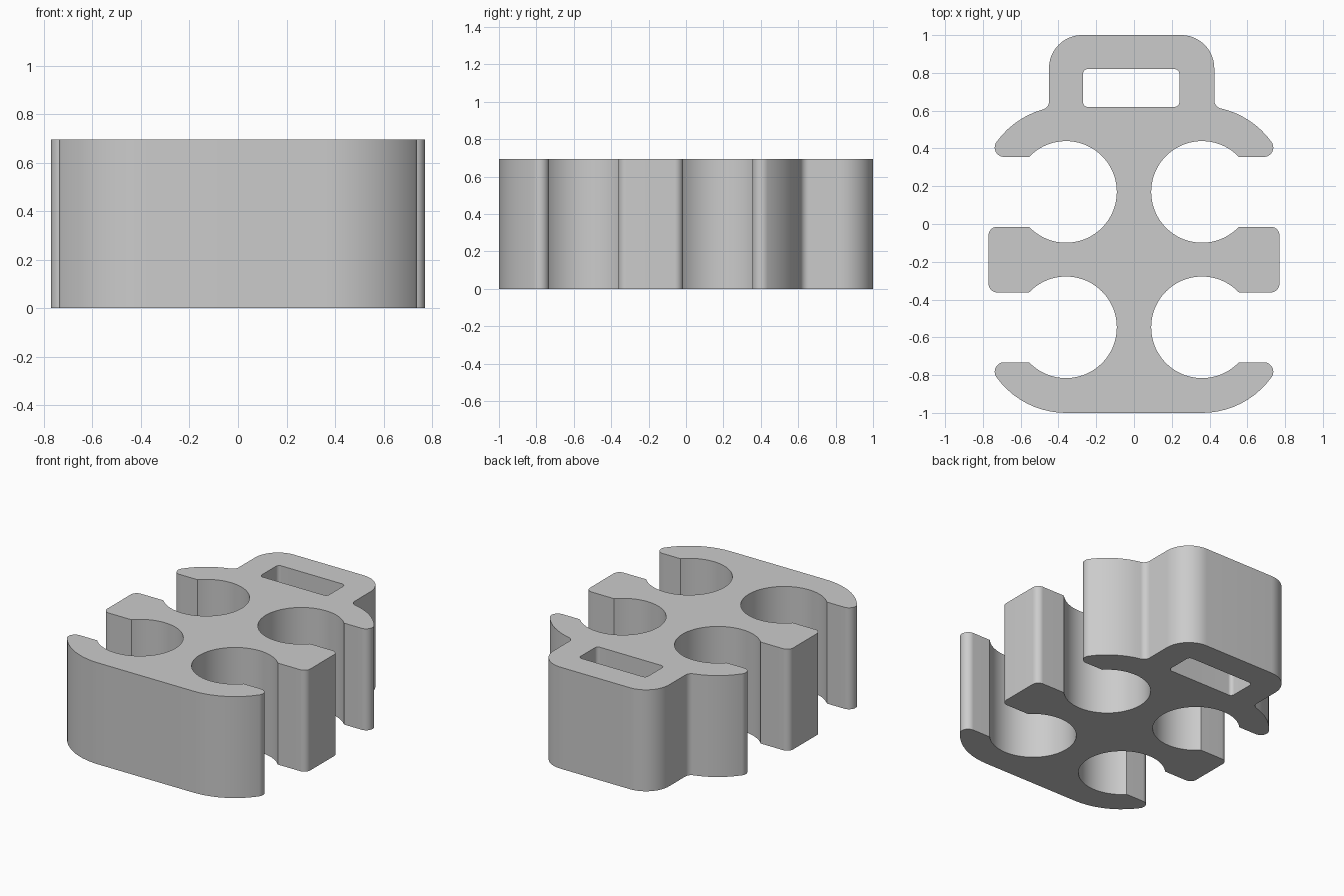
import bpy, bmesh
from math import radians, degrees, cos, sin, sqrt, asin, atan2

if "Cube" in bpy.data.objects:
    bpy.data.objects.remove(bpy.data.objects["Cube"])

HEIGHT = 0.695
SOCKET_X, FRONT_Y, BACK_Y = 0.36, -0.547, 0.17   # socket centres
SOCKET_R, HULL_R, TIP_R, EDGE_R = 0.269, 0.453, 0.05, 0.045
GAP = 0.185                                      # half width of the openings
HANDLE_R = 0.175


def arc(cx, cy, r, start, end):
    """Points along an arc, angles in degrees."""
    n = max(4, int(abs(end - start) / 5))
    angles = [radians(start + (end - start) * i / n) for i in range(n + 1)]
    return [(cx + r * cos(a), cy + r * sin(a)) for a in angles]


def half_outline(neck):
    """One side of the outline, front to back; neck is the handle's half width."""
    mouth = degrees(asin(GAP / SOCKET_R))
    # rounded arm tips touch the hull arc from inside
    tip_dy = GAP + TIP_R
    tip_dx = sqrt((HULL_R - TIP_R) ** 2 - tip_dy ** 2)
    tip_x = SOCKET_X + tip_dx
    tip_a = degrees(atan2(tip_dy, tip_dx))
    # neck fillet touches the hull arc from outside
    fil_x = neck + EDGE_R
    fil_dx = fil_x - SOCKET_X
    fil_dy = sqrt((HULL_R + EDGE_R) ** 2 - fil_dx ** 2)
    fil_a = degrees(atan2(fil_dy, fil_dx))
    bar_x = 0.77 - EDGE_R

    pts = arc(SOCKET_X, FRONT_Y, HULL_R, -90, -tip_a)
    pts += arc(tip_x, FRONT_Y - tip_dy, TIP_R, -tip_a, 90)
    pts += arc(SOCKET_X, FRONT_Y, SOCKET_R, -mouth, mouth - 360)
    pts += arc(bar_x, FRONT_Y + GAP + EDGE_R, EDGE_R, -90, 0)
    pts += arc(bar_x, BACK_Y - GAP - EDGE_R, EDGE_R, 0, 90)
    pts += arc(SOCKET_X, BACK_Y, SOCKET_R, -mouth, mouth - 360)
    pts += arc(tip_x, BACK_Y + tip_dy, TIP_R, -90, tip_a)
    pts += arc(SOCKET_X, BACK_Y, HULL_R, tip_a, fil_a)
    pts += arc(fil_x, BACK_Y + fil_dy, EDGE_R, fil_a + 180, 180)
    pts += arc(neck - HANDLE_R, 1 - HANDLE_R, HANDLE_R, 0, 90)
    return pts


def rounded_rect(x0, x1, y0, y1, r):
    return (arc(x1 - r, y0 + r, r, -90, 0) + arc(x1 - r, y1 - r, r, 0, 90)
            + arc(x0 + r, y1 - r, r, 90, 180) + arc(x0 + r, y0 + r, r, 180, 270))


def add_loop(bm, pts):
    """Closed ring of edges, skipping doubled points."""
    clean = []
    for p in pts:
        if not clean or abs(p[0] - clean[-1][0]) + abs(p[1] - clean[-1][1]) > 1e-4:
            clean.append(p)
    verts = [bm.verts.new((x, y, 0)) for x, y in clean]
    for a, b in zip(verts, verts[1:] + verts[:1]):
        bm.edges.new((a, b))


# Holder body: mirrored outline with a slightly offset handle
left = half_outline(0.425)
right = [(-x, y) for x, y in reversed(half_outline(0.45))]
bm = bmesh.new()
add_loop(bm, left + right)
add_loop(bm, rounded_rect(-0.27, 0.24, 0.62, 0.82, 0.025))
bmesh.ops.triangle_fill(bm, edges=bm.edges[:], use_beauty=True)
ext = bmesh.ops.extrude_face_region(bm, geom=bm.faces[:], use_keep_orig=True)
top = [g for g in ext["geom"] if isinstance(g, bmesh.types.BMVert)]
bmesh.ops.translate(bm, verts=top, vec=(0, 0, HEIGHT))
bmesh.ops.recalc_face_normals(bm, faces=bm.faces[:])
mesh = bpy.data.meshes.new("holder_body")
bm.to_mesh(mesh)
bm.free()
body = bpy.data.objects.new("holder_body", mesh)
bpy.context.collection.objects.link(body)

# Plain grey
grey = bpy.data.materials.new("light_grey")
grey.use_nodes = True
color = (0.6, 0.6, 0.6, 1)
grey.diffuse_color = color
grey.node_tree.nodes["Principled BSDF"].inputs["Base Color"].default_value = color
mesh.materials.append(grey)

# Smooth curved walls, crisp rims
bpy.ops.object.select_all(action="DESELECT")
body.select_set(True)
bpy.context.view_layer.objects.active = body
bpy.ops.object.shade_smooth_by_angle(angle=radians(25))
